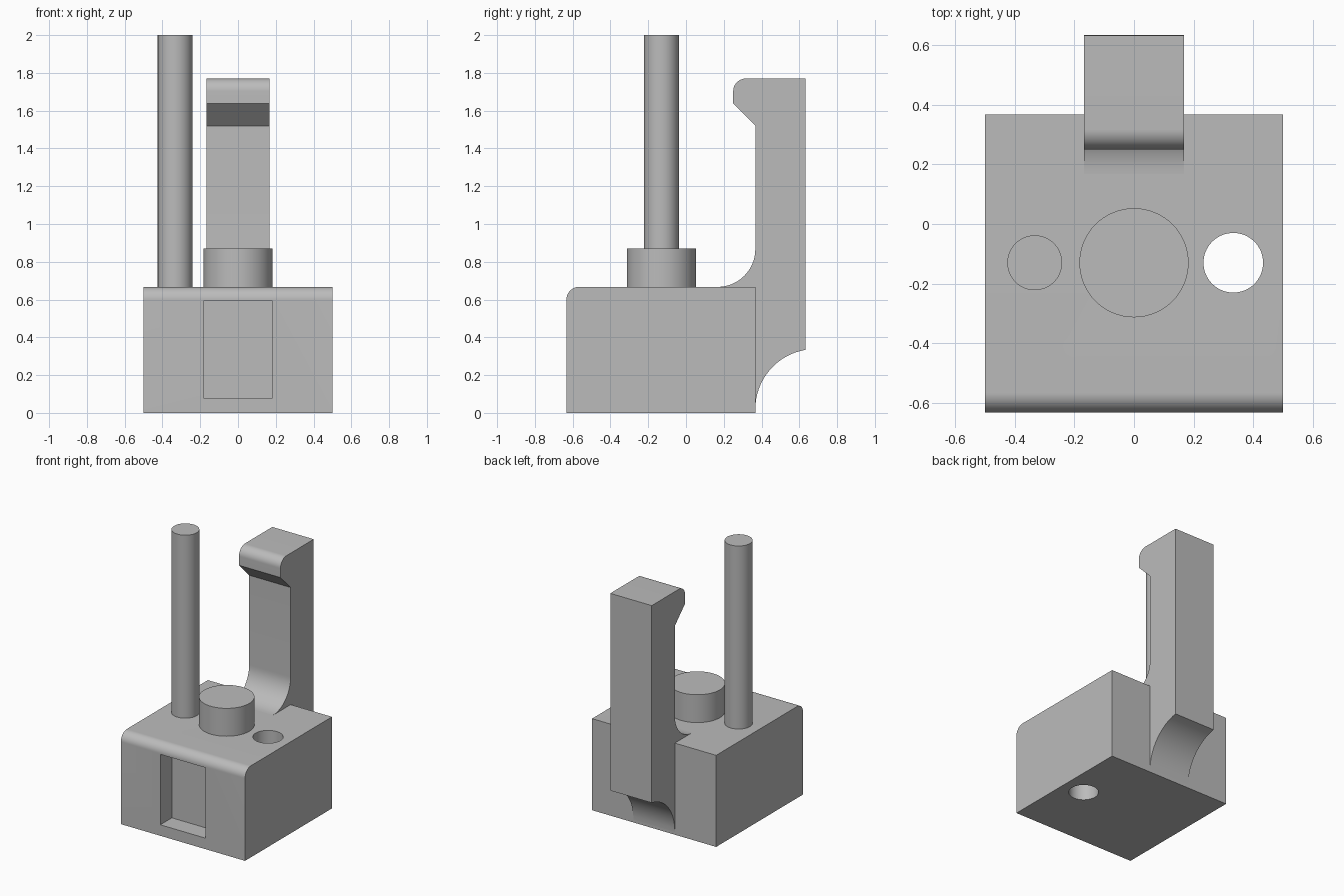
import bpy, bmesh
from math import sin, cos, pi, radians

cube = bpy.data.objects.get("Cube")
if cube:
    bpy.data.objects.remove(cube, do_unlink=True)

grey = bpy.data.materials.new("light grey")
grey.use_nodes = True
grey.diffuse_color = (0.5, 0.5, 0.5, 1)
grey.node_tree.nodes["Principled BSDF"].inputs["Base Color"].default_value = (0.5, 0.5, 0.5, 1)

PIN_Y = -0.13
TOP = 0.667
BACK = 0.367


def arc(cy, cz, r, start, end, n=16):
    """Points of an arc in the side plane, angles in degrees."""
    angles = [radians(start + (end - start) * i / n) for i in range(n + 1)]
    return [(cy + r * cos(a), cz + r * sin(a)) for a in angles]


def finish(name, bm):
    bmesh.ops.recalc_face_normals(bm, faces=bm.faces)
    mesh = bpy.data.meshes.new(name)
    bm.to_mesh(mesh)
    bm.free()
    mesh.materials.append(grey)
    obj = bpy.data.objects.new(name, mesh)
    bpy.context.collection.objects.link(obj)
    return obj


def extrude_profile(name, points, half_width):
    """Side profile (y, z) extruded across x."""
    bm = bmesh.new()
    face = bm.faces.new([bm.verts.new((-half_width, y, z)) for y, z in points])
    ext = bmesh.ops.extrude_face_region(bm, geom=[face])
    verts = [v for v in ext["geom"] if isinstance(v, bmesh.types.BMVert)]
    bmesh.ops.translate(bm, verts=verts, vec=(2 * half_width, 0, 0))
    return finish(name, bm)


def cylinder(name, x, radius, z0, z1):
    bm = bmesh.new()
    bmesh.ops.create_cone(bm, cap_ends=True, segments=64, radius1=radius,
                          radius2=radius, depth=z1 - z0)
    bmesh.ops.translate(bm, verts=bm.verts, vec=(x, PIN_Y, (z0 + z1) / 2))
    return finish(name, bm)


def smooth(obj):
    bpy.ops.object.select_all(action="DESELECT")
    obj.select_set(True)
    bpy.context.view_layer.objects.active = obj
    bpy.ops.object.shade_smooth_by_angle(angle=radians(30))


def cut(obj, cutter):
    mod = obj.modifiers.new("cut", "BOOLEAN")
    mod.operation = "DIFFERENCE"
    mod.solver = "EXACT"
    mod.object = cutter
    bpy.context.view_layer.objects.active = obj
    bpy.ops.object.modifier_apply(modifier=mod.name)
    bpy.data.objects.remove(cutter, do_unlink=True)


# Block with a rounded front top edge, a front pocket and a through hole
block = extrude_profile("base_block", [(-0.633, 0), (BACK, 0), (BACK, TOP)]
                        + arc(-0.566, TOP - 0.067, 0.067, 90, 180), 0.5)
pocket = extrude_profile("pocket_cutter",
                         [(-0.7, 0.08), (-0.5, 0.08), (-0.5, 0.593), (-0.7, 0.593)], 0.183)
cut(block, pocket)
cut(block, cylinder("hole_cutter", 0.333, 0.1, -0.2, 0.9))

# Hooked arm: inner fillet, chamfered catch, scooped underside
arm_points = ([(0.3, 0.6), (0.167, 0.6)]
              + arc(0.167, TOP + 0.2, 0.2, -90, 0)
              + [(BACK, 1.52), (0.25, 1.637)]
              + arc(0.317, 1.703, 0.067, 180, 90)
              + [(0.633, 1.77)]
              + arc(0.685, 0.02, 0.318, 99.4, 180)
              + [(0.3, 0.02)])
arm = extrude_profile("hook_arm", arm_points, 0.167)

# Round boss and tall pin
boss = cylinder("centre_boss", 0, 0.183, TOP - 0.05, 0.87)
pin = cylinder("tall_pin", -0.333, 0.092, TOP - 0.05, 2.0)

for part in (block, arm, boss, pin):
    smooth(part)
